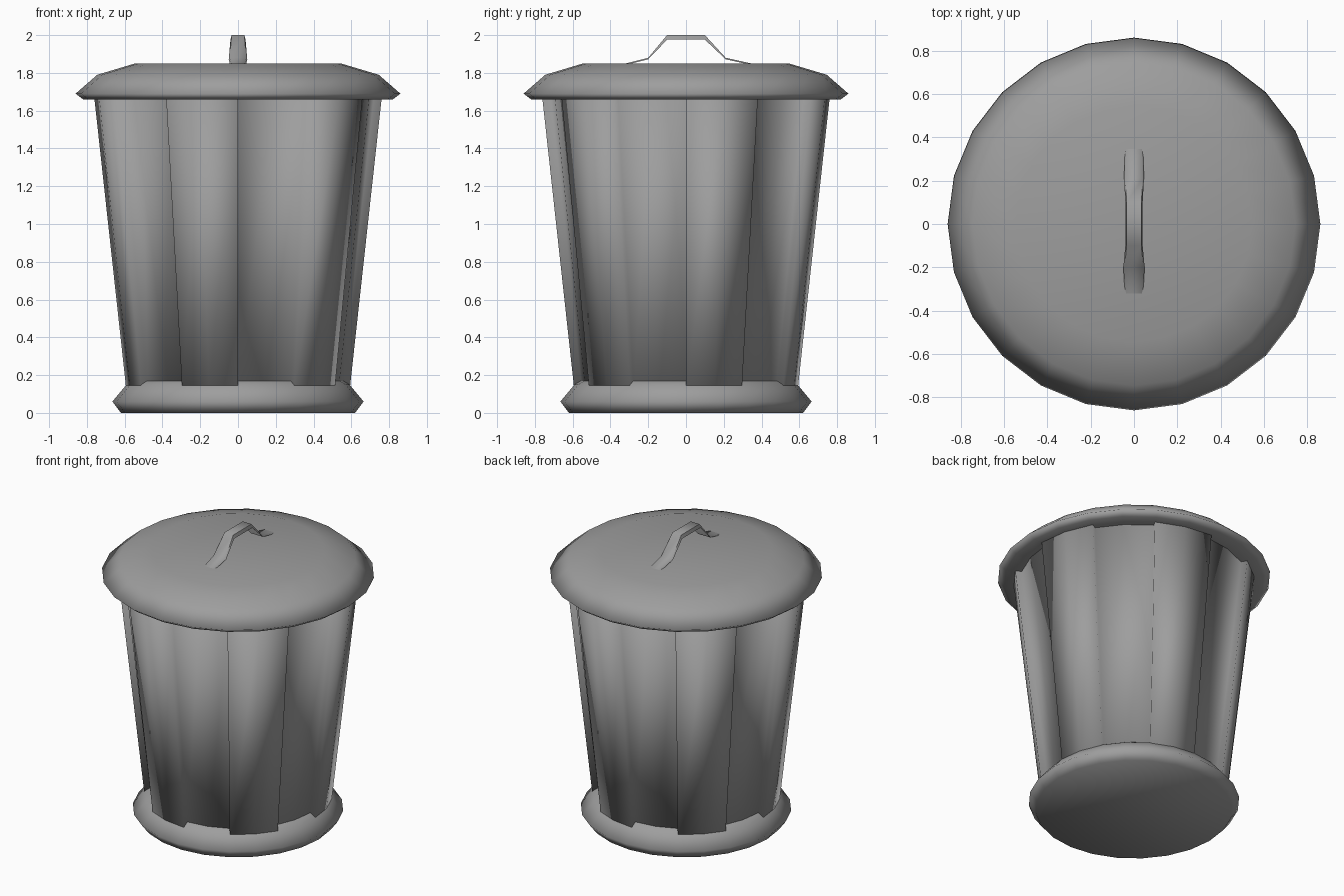
import bpy, bmesh, math

if "Cube" in bpy.data.objects:
    bpy.data.objects.remove(bpy.data.objects["Cube"])

metal = bpy.data.materials.new("grey metal")
metal.diffuse_color = (0.34, 0.34, 0.34, 1)
metal.use_nodes = True
metal.node_tree.nodes["Principled BSDF"].inputs["Base Color"].default_value = metal.diffuse_color


def finish(name, bm):
    bmesh.ops.recalc_face_normals(bm, faces=bm.faces)
    for f in bm.faces:
        f.smooth = True
    me = bpy.data.meshes.new(name)
    bm.to_mesh(me)
    bm.free()
    me.materials.append(metal)
    ob = bpy.data.objects.new(name, me)
    bpy.context.collection.objects.link(ob)
    return ob


def loft(bm, rings):
    """Join closed rings of points with quads and cap both ends."""
    vs = [[bm.verts.new(p) for p in ring] for ring in rings]
    n = len(vs[0])
    for a, b in zip(vs, vs[1:]):
        for i in range(n):
            j = (i + 1) % n
            bm.faces.new((a[i], a[j], b[j], b[i]))
    bm.faces.new(vs[0])
    bm.faces.new(vs[-1])
    return vs


def polar(r, deg, z):
    a = math.radians(deg)
    return (r * math.cos(a), r * math.sin(a), z)


def lathe(name, profile, sides=24):
    bm = bmesh.new()
    loft(bm, [[polar(r, 360 * i / sides, z) for i in range(sides)] for r, z in profile])
    return finish(name, bm)


# flared foot and wide lid
lathe("base", [(0.62, 0), (0.665, 0.06), (0.59, 0.15), (0.54, 0.18)])
lathe("lid", [(0.70, 1.66), (0.82, 1.66), (0.86, 1.69), (0.745, 1.79), (0.545, 1.85)])


# tapered body: six raised panels alternating with six recessed ones
def body_ring(r_out, r_in, z):
    pts = []
    for k in range(6):
        for r, start in ((r_out, 0), (r_in, 30)):
            pts += [polar(r, 60 * k + start + d, z) for d in (0, 15, 30)]
    return pts


bm = bmesh.new()
low, high = loft(bm, [body_ring(0.59, 0.55, 0.11), body_ring(0.762, 0.72, 1.68)])
for i in range(len(low)):
    if i % 6 in (0, 2):  # crisp outer corners of the raised panels
        bm.edges.get((low[i], high[i])).smooth = False
finish("body", bm)

# bent strap handle: y, z of the top side, half width, thickness
path = [(-0.32, 1.85, 0.036, 0.008), (-0.20, 1.88, 0.043, 0.008),
        (-0.10, 2.00, 0.034, 0.024), (0.10, 2.00, 0.034, 0.024),
        (0.21, 1.88, 0.040, 0.008), (0.345, 1.85, 0.036, 0.008)]
bm = bmesh.new()
loft(bm, [[(-w, y, z), (w, y, z), (w + 0.006, y, z - t), (-w - 0.006, y, z - t)]
          for y, z, w, t in path])
handle = finish("handle", bm)
bpy.context.view_layer.objects.active = handle
handle.select_set(True)
bpy.ops.object.shade_smooth_by_angle(angle=math.radians(60))
